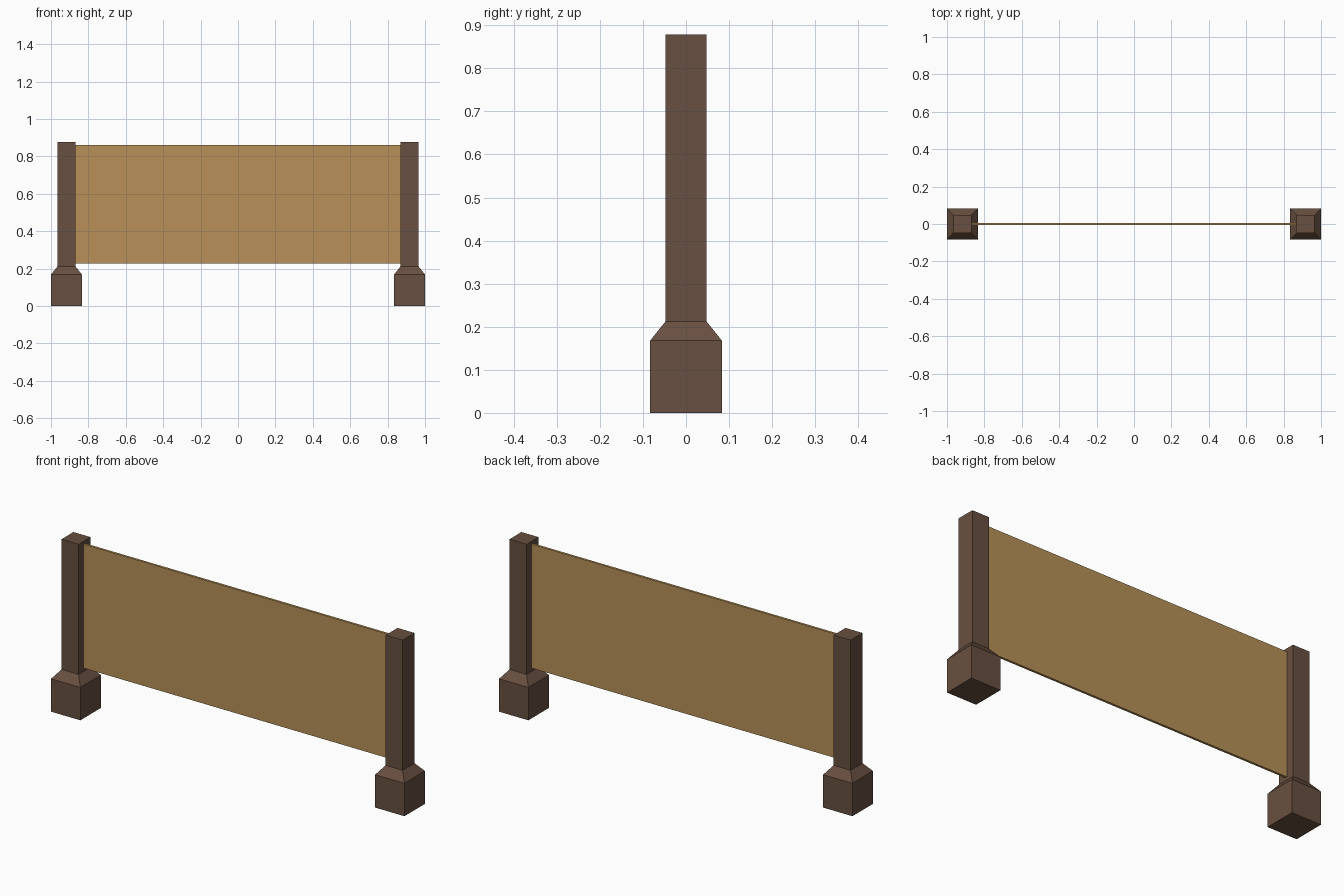
import bpy, bmesh

if "Cube" in bpy.data.objects:
    bpy.data.objects.remove(bpy.data.objects["Cube"])


def srgb(r, g, b):
    def lin(c):
        c /= 255
        return c / 12.92 if c <= 0.04045 else ((c + 0.055) / 1.055) ** 2.4
    return (lin(r), lin(g), lin(b), 1)


def material(name, colour):
    m = bpy.data.materials.new(name)
    m.diffuse_color = colour
    m.use_nodes = True
    m.node_tree.nodes["Principled BSDF"].inputs["Base Color"].default_value = m.diffuse_color
    return m


dark_wood = material("dark wood", srgb(104, 80, 65))
tan_board = material("tan board", srgb(184, 145, 88))


def square_loft(name, cx, profile, mat):
    """Square column from (half_x, half_y, z) rings, capped at both ends."""
    bm = bmesh.new()
    rings = [[bm.verts.new((cx + sx * hx, sy * hy, z))
              for sx, sy in ((-1, -1), (1, -1), (1, 1), (-1, 1))]
             for hx, hy, z in profile]
    for a, b in zip(rings, rings[1:]):
        for i in range(4):
            j = (i + 1) % 4
            bm.faces.new((a[i], a[j], b[j], b[i]))
    bm.faces.new(rings[0][::-1])
    bm.faces.new(rings[-1])
    bmesh.ops.recalc_face_normals(bm, faces=bm.faces)
    me = bpy.data.meshes.new(name)
    bm.to_mesh(me)
    bm.free()
    me.materials.append(mat)
    ob = bpy.data.objects.new(name, me)
    bpy.context.collection.objects.link(ob)
    return ob


# Posts with wide feet and bevelled shoulders
post_profile = [(0.083, 0.083, 0), (0.083, 0.083, 0.168),
                (0.048, 0.048, 0.212), (0.048, 0.048, 0.878)]
for side, x in (("left", -0.917), ("right", 0.917)):
    square_loft(side + "_post", x, post_profile, dark_wood)

# Thin board between the posts
square_loft("board", 0, [(0.87, 0.006, 0.228), (0.87, 0.006, 0.862)], tan_board)
